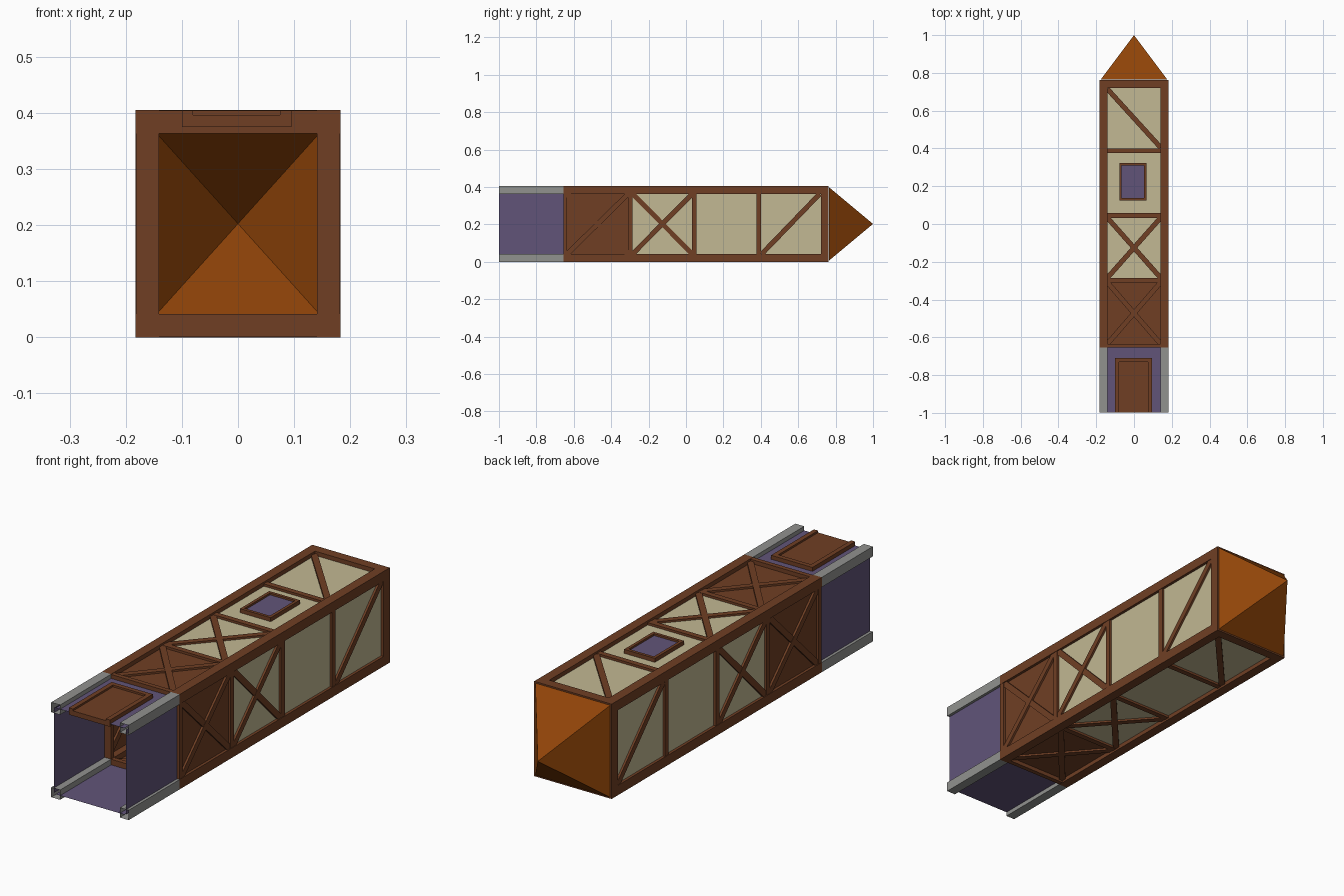
import bpy, bmesh, math
from mathutils import Vector

if "Cube" in bpy.data.objects:
    bpy.data.objects.remove(bpy.data.objects["Cube"])

W, H = 0.183, 0.2025          # half width and half height of the shaft
B = 0.042                     # corner beam size
CEN = Vector((0, 0, H))
Y0, Y1, Y2 = -0.999, -0.655, 0.763   # base end, timber start, roof line


def material(name, rgb):
    lin = [((c / 255 + 0.055) / 1.055) ** 2.4 for c in rgb]
    m = bpy.data.materials.new(name)
    m.diffuse_color = (*lin, 1)
    m.use_nodes = True
    m.node_tree.nodes["Principled BSDF"].inputs["Base Color"].default_value = m.diffuse_color
    return m


WOOD = material("brown timber", (112, 63, 36))
PLASTER = material("cream plaster", (194, 184, 147))
STONE = material("purple stone", (97, 84, 121))
GREY = material("grey stone", (145, 146, 143))
ROOF = material("orange roof", (144, 68, 8))

# each side: outward normal, tangent, half extent along normal, along tangent, wall recess
X, Y, Z = Vector((1, 0, 0)), Vector((0, 1, 0)), Vector((0, 0, 1))
SIDES = {"right": (X, Z, W, H, 0.012), "top": (Z, -X, H, W, 0.018),
         "left": (-X, -Z, W, H, 0.012), "bottom": (-Z, X, H, W, 0.018)}


def finish(bm, name, mat):
    me = bpy.data.meshes.new(name)
    bm.to_mesh(me)
    bm.free()
    me.materials.append(mat)
    ob = bpy.data.objects.new(name, me)
    bpy.context.collection.objects.link(ob)
    return ob


def box(bm, lo, hi, open_ends=False):
    """Axis-aligned box; open_ends leaves off the caps facing along y."""
    v = [bm.verts.new((x, y, z)) for x in (lo[0], hi[0])
         for y in (lo[1], hi[1]) for z in (lo[2], hi[2])]
    faces = [(0, 1, 3, 2), (4, 6, 7, 5), (0, 2, 6, 4), (1, 5, 7, 3)]
    if not open_ends:
        faces += [(0, 4, 5, 1), (2, 3, 7, 6)]
    for f in faces:
        bm.faces.new([v[i] for i in f])


def bar(bm, side, a, b, width, d0, d1):
    """Bar on a side from a to b, given as (tangent, y), between two depths below the outer surface."""
    n, t, hn = SIDES[side][:3]
    pa, pb = (CEN + t * p[0] + Y * p[1] for p in (a, b))
    across = n.cross((pb - pa).normalized()) * width / 2
    v = [bm.verts.new(p + n * (hn - d) + across * s)
         for p in (pa, pb) for d in (d0, d1) for s in (-1, 1)]
    for f in ((0, 1, 3, 2), (4, 6, 7, 5), (0, 2, 6, 4), (1, 5, 7, 3), (0, 4, 5, 1), (2, 3, 7, 6)):
        bm.faces.new([v[i] for i in f])
    bmesh.ops.recalc_face_normals(bm, faces=bm.faces)


def wall(name, side, ya, yb, mat):
    """Single recessed wall plane on one side."""
    n, t, hn, ht, rec = SIDES[side]
    bm = bmesh.new()
    c = CEN + n * (hn - rec)
    e = ht - B / 2
    vs = [bm.verts.new(c + t * s + Y * y) for s, y in ((-e, ya), (-e, yb), (e, yb), (e, ya))]
    f = bm.faces.new(vs)
    f.normal_update()
    if f.normal.dot(n) < 0:
        f.normal_flip()
    finish(bm, name, mat)


def corners(bm, ya, yb, open_ends):
    for sx in (-1, 1):
        for sz in (-1, 1):
            xs = sorted((sx * W, sx * (W - B)))
            zs = sorted((H + sz * H, H + sz * (H - B)))
            box(bm, (xs[0], ya, zs[0]), (xs[1], yb, zs[1]), open_ends)
    bmesh.ops.recalc_face_normals(bm, faces=bm.faces)


# Corner posts: open grey stone ones at the base, timber along the shaft
bm = bmesh.new()
corners(bm, Y0, Y1, True)
finish(bm, "stone_corner_posts", GREY)
bm = bmesh.new()
corners(bm, Y1, Y2, False)
finish(bm, "timber_corner_posts", WOOD)

# Walls, cross beams and braces on all four sides
levels = [Y1, -0.297, 0.045, 0.388, Y2]
for side, (n, t, hn, ht, rec) in SIDES.items():
    e = ht - B
    wall(f"base_wall_{side}", side, Y0, Y1, STONE)
    for i in range(4):
        wall(f"wall_{i + 1}_{side}", side, levels[i], levels[i + 1], WOOD if i == 0 else PLASTER)
    beams = bmesh.new()
    for y in levels[1:4]:
        bar(beams, side, (-e, y), (e, y), 0.024, rec + 0.012, rec - 0.01)
    bar(beams, side, (-e, Y1 + 0.01), (e, Y1 + 0.01), 0.02, B, 0.001)
    bar(beams, side, (-e, Y2 - 0.021), (e, Y2 - 0.021), 0.042, B, 0)
    finish(beams, f"cross_beams_{side}", WOOD)
    braces = bmesh.new()
    for lo, hi in ((-0.635, -0.309), (-0.285, 0.033)):
        bar(braces, side, (-e, lo), (e, hi), 0.026, rec + 0.01, rec - 0.009)
        bar(braces, side, (e, lo), (-e, hi), 0.026, rec + 0.009, rec - 0.008)
    bar(braces, side, (-e, 0.405), (e, 0.715), 0.026, rec + 0.01, rec - 0.009)
    finish(braces, f"braces_{side}", WOOD)

# Window on the top side (tangent runs along -x)
bm = bmesh.new()
x0, x1, ya, yb, f = -0.078, 0.067, 0.125, 0.322, 0.013
for x in (x0 + f / 2, x1 - f / 2):
    bar(bm, "top", (-x, ya), (-x, yb), f, 0.018, 0.001)
for y in (ya + f / 2, yb - f / 2):
    bar(bm, "top", (-x0 - f, y), (-x1 + f, y), f, 0.018, 0.001)
finish(bm, "window_frame", WOOD)
bm = bmesh.new()
bar(bm, "top", (0.0055, ya + f), (0.0055, yb - f), x1 - x0 - 2 * f, 0.017, 0.009)
finish(bm, "window_pane", STONE)

# Door on the top side of the base
bm = bmesh.new()
x0, x1, yb, f = -0.1, 0.095, -0.71, 0.02
for x in (x0 + f / 2, x1 - f / 2):
    bar(bm, "top", (-x, Y0), (-x, yb), f, 0.03, 0.001)
bar(bm, "top", (-x0 - f, yb - f / 2), (-x1 + f, yb - f / 2), f, 0.03, 0.001)
finish(bm, "door_frame", WOOD)
bm = bmesh.new()
bar(bm, "top", (0.0025, Y0), (0.0025, yb - f), x1 - x0 - 2 * f, 0.03, 0.009)
finish(bm, "door", WOOD)

# Hollow pyramid roof
bm = bmesh.new()
apex = bm.verts.new((0, 1, H))
rim = [bm.verts.new((sx * (W - 0.006), Y2 + 0.001, H + sz * (H - 0.006)))
       for sx, sz in ((-1, -1), (1, -1), (1, 1), (-1, 1))]
for i in range(4):
    face = bm.faces.new((rim[i], rim[(i + 1) % 4], apex))
    face.normal_update()
    if face.normal.y < 0:
        face.normal_flip()
finish(bm, "roof", ROOF)
